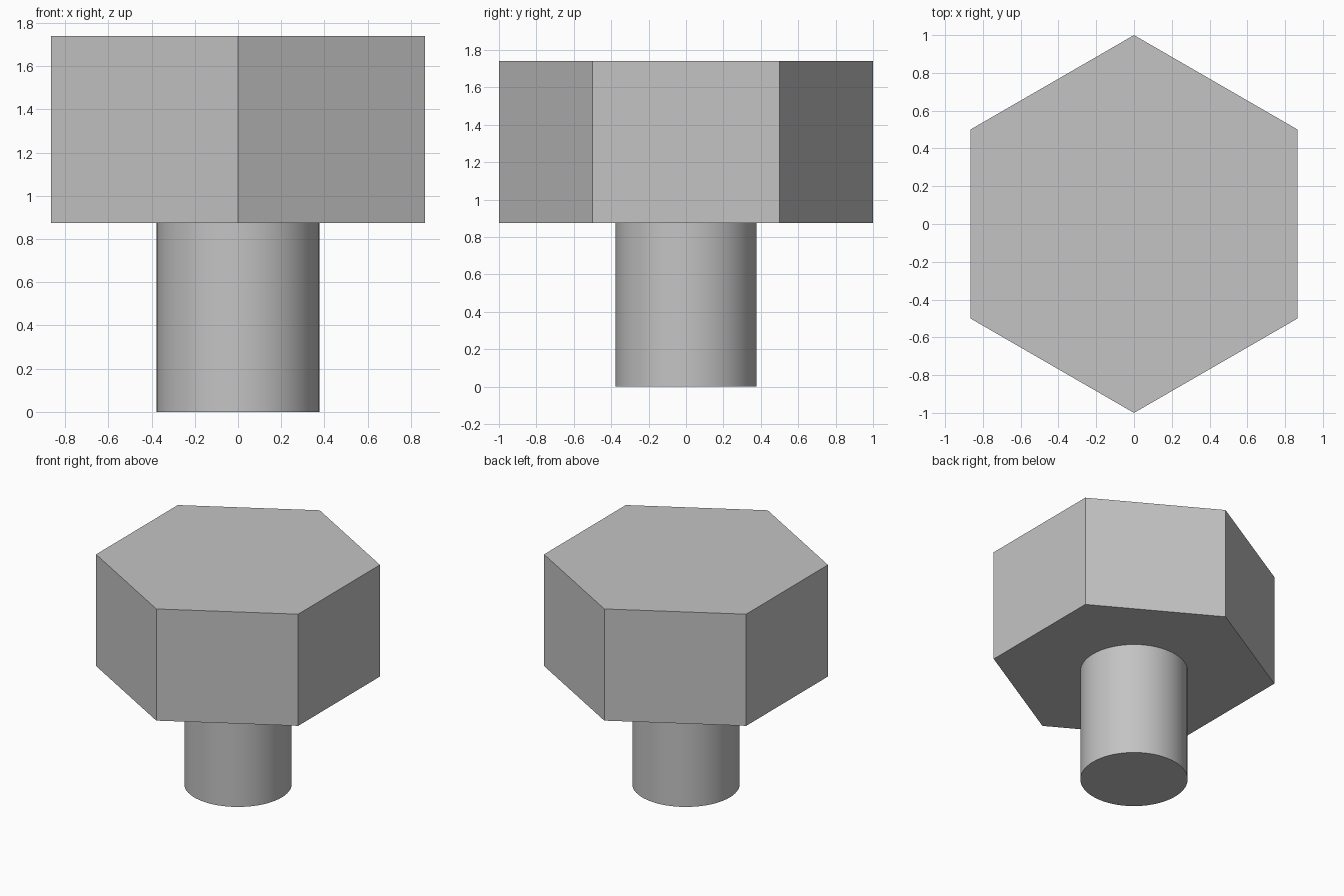
import bpy
import math

# Remove the default object
cube = bpy.data.objects.get("Cube")
if cube:
    bpy.data.objects.remove(cube, do_unlink=True)

# Plain grey finish
grey = bpy.data.materials.new("grey")
grey.use_nodes = True
colour = (0.55, 0.55, 0.55, 1.0)
grey.diffuse_color = colour
grey.node_tree.nodes["Principled BSDF"].inputs["Base Color"].default_value = colour


def prism(name, sides, radius, bottom, top):
    """Upright capped prism with a corner on the y axis."""
    bpy.ops.mesh.primitive_cylinder_add(
        vertices=sides, radius=radius, depth=top - bottom,
        location=(0, 0, (bottom + top) / 2))
    part = bpy.context.object
    part.name = name
    part.data.materials.append(grey)
    return part


# Hexagonal head, flat shaded
prism("hex_head", 6, 1.0, 0.875, 1.74)

# Round shank, smooth sides with sharp rims
prism("shank", 64, 0.377, 0.0, 0.875)
bpy.ops.object.shade_smooth_by_angle(angle=math.radians(30))
